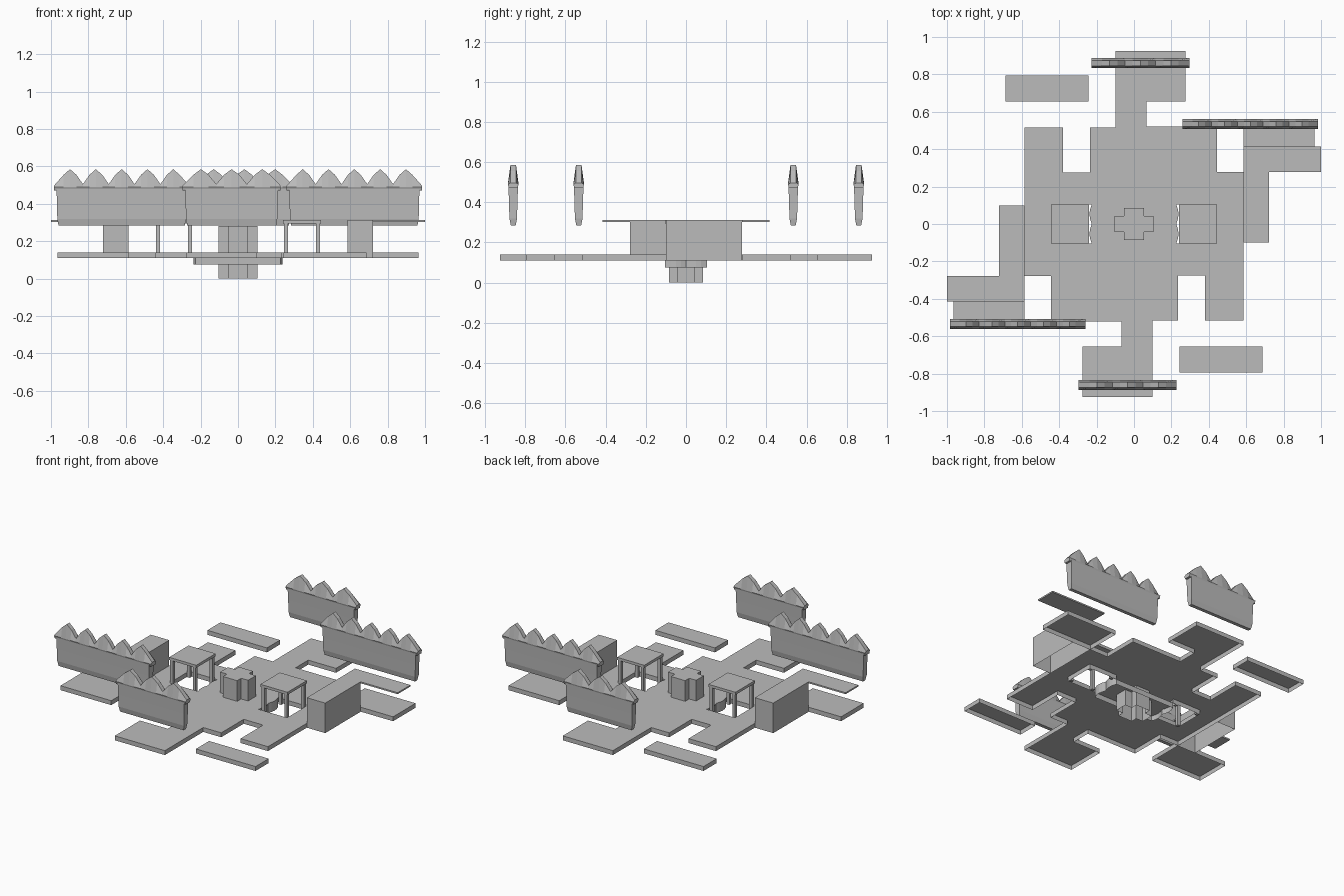
import bpy, bmesh

cube = bpy.data.objects.get("Cube")
if cube:
    bpy.data.objects.remove(cube)

stone = bpy.data.materials.new("pale_grey")
stone.use_nodes = True
GREY = (0.5, 0.5, 0.5, 1)
stone.diffuse_color = GREY
stone.node_tree.nodes["Principled BSDF"].inputs["Base Color"].default_value = GREY

FLOOR, UNDER, ROOF = 0.14, 0.11, 0.313


def finish(name, bm):
    mesh = bpy.data.meshes.new(name)
    bm.to_mesh(mesh)
    bm.free()
    mesh.materials.append(stone)
    ob = bpy.data.objects.new(name, mesh)
    bpy.context.collection.objects.link(ob)
    return ob


def slab(name, loops, bottom, top, closed=False):
    """Flat-topped shell from outlines (later ones are holes), skirted down to bottom."""
    bm = bmesh.new()
    edges = []
    for loop in loops:
        vs = [bm.verts.new((x, y, top)) for x, y in loop]
        edges += [bm.edges.new((a, b)) for a, b in zip(vs, vs[1:] + vs[:1])]
    bmesh.ops.triangle_fill(bm, edges=edges, use_beauty=True, use_dissolve=False)
    for f in bm.faces:
        if f.normal.z < 0:
            f.normal_flip()
    rim = [e for e in bm.edges if e.is_boundary]
    caps = list(bm.faces)
    if closed:
        under = bmesh.ops.duplicate(bm, geom=caps)["geom"]
        low = [g for g in under if isinstance(g, bmesh.types.BMVert)]
        bmesh.ops.translate(bm, vec=(0, 0, bottom - top), verts=low)
        bmesh.ops.reverse_faces(bm, faces=[g for g in under if isinstance(g, bmesh.types.BMFace)])
    new = bmesh.ops.extrude_edge_only(bm, edges=rim)["geom"]
    for g in new:
        if isinstance(g, bmesh.types.BMVert):
            g.co.z = bottom
    bmesh.ops.remove_doubles(bm, verts=bm.verts, dist=1e-5)
    bmesh.ops.recalc_face_normals(bm, faces=bm.faces)
    # Keep the walking surface facing up
    if max(bm.faces, key=lambda f: f.calc_center_median().z).normal.z < 0:
        bmesh.ops.reverse_faces(bm, faces=bm.faces)
    bmesh.ops.dissolve_limit(bm, angle_limit=0.01, verts=bm.verts, edges=bm.edges)
    return finish(name, bm)


def rect(x0, x1, y0, y1):
    return [(x0, y0), (x1, y0), (x1, y1), (x0, y1)]


def turn(points, s):
    return [(s * x, s * y) for x, y in points]


def loft(name, rings, cx, cy):
    bm = bmesh.new()
    vs = [[bm.verts.new((cx + x, cy + y, z)) for x, y, z in r] for r in rings]
    for a, b in zip(vs, vs[1:]):
        for i in range(len(a)):
            j = (i + 1) % len(a)
            bm.faces.new((a[i], a[j], b[j], b[i]))
    bm.faces.new(vs[0])
    bm.faces.new(vs[-1])
    bmesh.ops.recalc_face_normals(bm, faces=bm.faces)
    return finish(name, bm)


def fence(name, cx, cy, count, pitch, half):
    # Tapered panel
    panel = []
    for z, inset, d in ((0.285, 0.024, 0.012), (0.32, 0.018, 0.019), (0.4, 0.016, 0.021), (0.48, 0.014, 0.024)):
        h = half - inset
        panel.append([(-h, -d, z), (h, -d, z), (h, d, z), (-h, d, z)])
    loft(name + "_panel", panel, cx, cy)
    # Row of pointed scallops with a narrow ridge
    rings = []
    for i in range(count * 4 + 1):
        x = (i / 4 - count / 2) * pitch
        top = 0.505 + 0.08 * (0, 0.62, 1, 0.62)[i % 4]
        if i in (0, count * 4):
            x = half if i else -half
            top = 0.497
        rings.append([(x, -0.021, 0.47), (x, -0.027, 0.489), (x, -0.014, top),
                      (x, 0.014, top), (x, 0.027, 0.489), (x, 0.021, 0.47)])
    loft(name + "_scallops", rings, cx, cy)


# Main floor outline: one half, repeated by a half turn
half_outline = [(0.1, -0.925), (0.1, -0.515), (0.235, -0.515), (0.235, -0.275),
                (0.38, -0.275), (0.38, -0.515), (0.585, -0.515), (0.585, 0.278),
                (0.445, 0.278), (0.445, 0.52), (0.067, 0.52), (0.067, 0.655),
                (0.275, 0.655), (0.275, 0.925)]
outline = half_outline + turn(half_outline, -1)

# Wavy edged pits beneath the stalls
wave = [(0.226, 0.104), (0.236, 0.075), (0.238, 0.05), (0.234, 0.025), (0.226, 0),
        (0.234, -0.025), (0.238, -0.05), (0.236, -0.075), (0.226, -0.104)]
pit = wave + [(0.44, -0.104), (0.44, 0.104)]
slab("main_floor", [outline, pit, turn(pit, -1)], UNDER, FLOOR)

# Shallow tray below the floor and cross-shaped pillar
slab("under_tray", [wave + turn(wave, -1)], 0.075, UNDER)
a, b, c, d = 0.105, 0.053, 0.085, 0.042
cross = [(b, -c), (b, -d), (a, -d), (a, d), (b, d), (b, c)]
slab("cross_pillar", [cross + turn(cross, -1)], 0, 0.28)

for side, s in (("left", 1), ("right", -1)):
    # Detached floor pieces
    slab(side + "_side_floor", [turn(rect(0.585, 0.965, 0.28, 0.52), s)], UNDER, FLOOR)
    slab(side + "_step", [turn(rect(0.242, 0.688, -0.795, -0.655), s)], UNDER, FLOOR)
    # Solid block with a thin canopy turning the corner
    slab(side + "_block", [turn(rect(0.585, 0.723, -0.1, 0.278), s)], UNDER, ROOF)
    slab(side + "_canopy", [turn(rect(0.585, 1.0, 0.278, 0.415), s)], 0.303, ROOF, True)
    # Stall with four legs
    slab(side + "_stall_roof", [turn(rect(0.24, 0.443, -0.104, 0.104), s)], 0.295, ROOF, True)
    for i, x in enumerate((0.247, 0.417)):
        for j, y in enumerate((-0.1, 0.08)):
            slab(f"{side}_stall_leg_{i}{j}", [turn(rect(x, x + 0.021, y, y + 0.02), s)], UNDER, 0.297, True)
    # Scalloped fences
    fence(side + "_long_fence", s * 0.622, s * 0.534, 5, 0.138, 0.362)
    fence(side + "_short_fence", s * 0.034, s * 0.86, 3, 0.164, 0.262)
